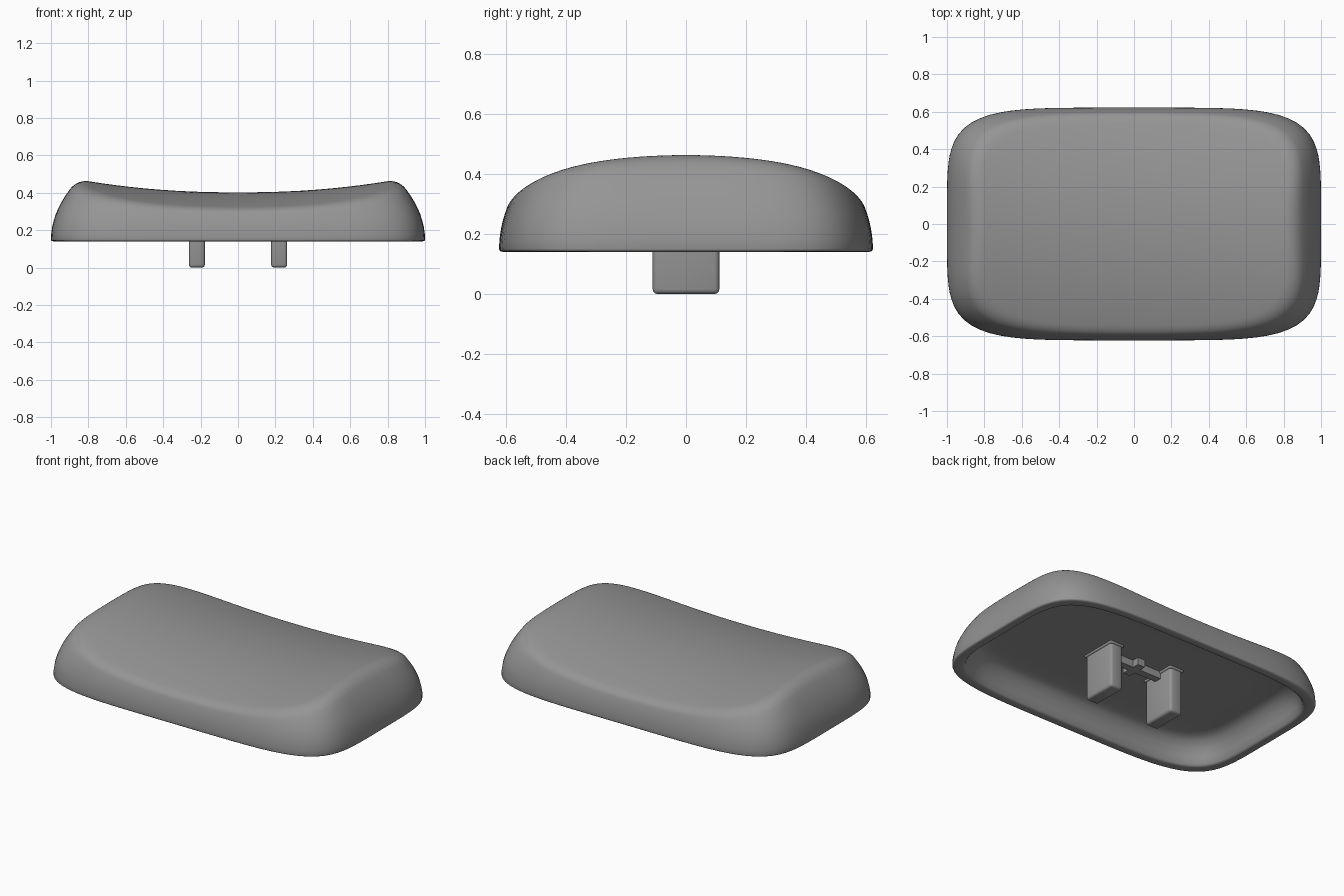
import bpy, bmesh, math

if "Cube" in bpy.data.objects:
    bpy.data.objects.remove(bpy.data.objects["Cube"])

grey = bpy.data.materials.new("plain grey")
grey.diffuse_color = (0.30, 0.30, 0.30, 1)
grey.use_nodes = True
grey.node_tree.nodes["Principled BSDF"].inputs["Base Color"].default_value = grey.diffuse_color

SEG = 128
BASE = 0.15


def outline(i, inset):
    """Point on the rounded-rectangle outline, pulled inward by inset."""
    a = 2 * math.pi * i / SEG
    c, s = math.cos(a), math.sin(a)
    r = (abs(c) ** 5 + abs(s) ** 5) ** -0.2
    return (1 - inset) * r * c, (0.622 - inset) * r * s


def dish(x, y):
    """Saddle-shaped top: rises toward the ends, falls to front and back."""
    return 0.402 + 0.098 * abs(x) ** 2.2 - 0.26 * y * y


def wall(i, z):
    x, y = outline(i, 1.4 * (z - BASE) ** 2)
    return x, y, z


def on_top(x, y, k):
    return x * k, y * k, dish(x * k, y * k)


def spoke(i):
    """Points of one section, from the ceiling edge round the rim to the top."""
    under = [(0.5, 0.29), (0.3, 0.29), (0.18, 0.29), (0.145, 0.283), (0.115, 0.265),
             (0.09, 0.23), (0.072, 0.19), (0.06, 0.15), (0.052, 0.142), (0.046, 0.14),
             (0.014, 0.14), (0.005, 0.142), (0.001, 0.146)]
    pts = [(*outline(i, d), z) for d, z in under]
    # height at which the wall meets the dished top
    lo, hi = BASE, 0.6
    for _ in range(40):
        mid = (lo + hi) / 2
        x, y, z = wall(i, mid)
        if dish(x, y) > mid:
            lo = mid
        else:
            hi = mid
    x, y, z = wall(i, lo)
    pts += [wall(i, BASE + (lo - BASE) * f / 8 * 0.84) for f in range(9)]
    # soft rounded edge
    p0, p1, p2 = pts[-1], (x, y, z), on_top(x, y, 0.925)
    for j in range(1, 8):
        t = j / 8
        pts.append(tuple((1 - t) ** 2 * a + 2 * t * (1 - t) * b + t * t * c
                         for a, b, c in zip(p0, p1, p2)))
    pts += [on_top(x, y, 0.925 * (1 - j / 12)) for j in range(12)]
    return pts


def finish(bm, name):
    bmesh.ops.recalc_face_normals(bm, faces=bm.faces)
    me = bpy.data.meshes.new(name)
    bm.to_mesh(me)
    bm.free()
    me.materials.append(grey)
    ob = bpy.data.objects.new(name, me)
    bpy.context.collection.objects.link(ob)
    bpy.ops.object.select_all(action='DESELECT')
    ob.select_set(True)
    bpy.context.view_layer.objects.active = ob
    bpy.ops.object.shade_smooth_by_angle(angle=math.radians(35))
    return ob


# Hollow cap shell
bm = bmesh.new()
rows = [[bm.verts.new(p) for p in spoke(i)] for i in range(SEG)]
ceiling = bm.verts.new((0, 0, 0.29))
crown = bm.verts.new((0, 0, dish(0, 0)))
for i in range(SEG):
    a, b = rows[i], rows[(i + 1) % SEG]
    for j in range(len(a) - 1):
        bm.faces.new((a[j], b[j], b[j + 1], a[j + 1]))
    bm.faces.new((ceiling, b[0], a[0]))
    bm.faces.new((a[-1], b[-1], crown))
finish(bm, "cap_shell")


def block(name, centre, size, bevel):
    bm = bmesh.new()
    bmesh.ops.create_cube(bm, size=1)
    for v in bm.verts:
        v.co = [c + s * k for c, s, k in zip(centre, size, v.co)]
    if bevel:
        bmesh.ops.bevel(bm, geom=bm.edges[:], offset=bevel, segments=3,
                        profile=0.5, affect='EDGES')
    return finish(bm, name)


# Two mounting posts, each with a slightly flared foot at the ceiling
for side, label in ((-1, "left"), (1, "right")):
    block(label + "_post", (side * 0.22, 0, 0.155), (0.086, 0.222, 0.31), 0.016)
    block(label + "_post_foot", (side * 0.22, 0, 0.292), (0.1, 0.236, 0.03), 0.008)

# Cross-shaped rib between the posts
block("long_rib", (0, 0, 0.275), (0.38, 0.045, 0.06), 0)
block("short_rib", (0, 0, 0.275), (0.05, 0.13, 0.06), 0)
